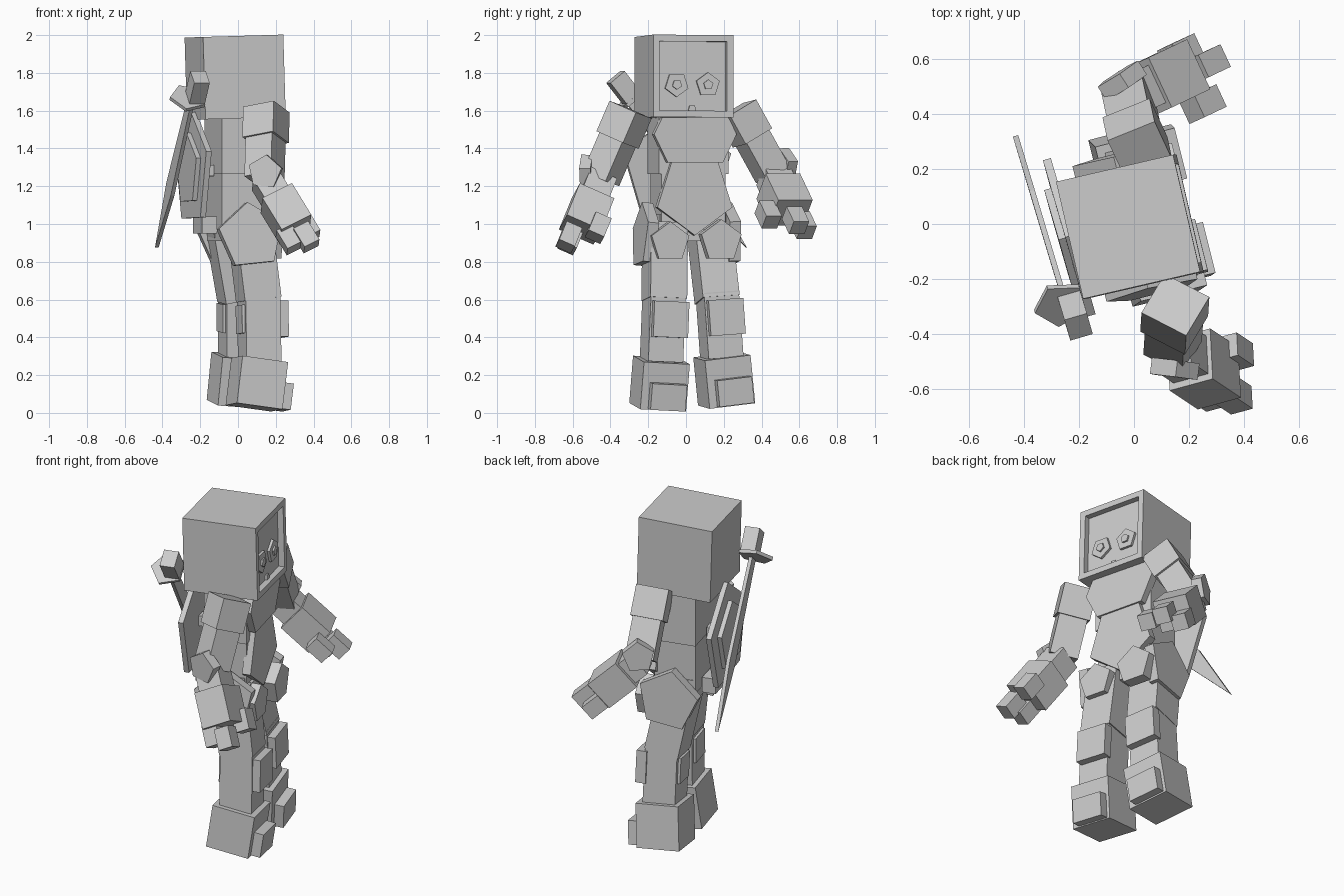
import bpy, bmesh, math
from mathutils import Vector, Matrix

cube = bpy.data.objects.get("Cube")
if cube:
    bpy.data.objects.remove(cube)

grey = bpy.data.materials.new("plain_grey")
grey.use_nodes = True
grey.diffuse_color = (0.6, 0.6, 0.6, 1)
grey.node_tree.nodes["Principled BSDF"].inputs["Base Color"].default_value = (0.6, 0.6, 0.6, 1)

UP = Vector((0, 0, 1))


def heading(degrees=14):
    a = math.radians(degrees)
    return Vector((math.cos(a), math.sin(a), 0))


def frame(center, forward, up=UP):
    """Local x is forward (squared up), local z is up."""
    z = Vector(up).normalized()
    y = z.cross(Vector(forward)).normalized()
    x = y.cross(z)
    m = Matrix((x, y, z)).transposed().to_4x4()
    m.translation = Vector(center)
    return m


def finish(name, bm, m):
    bmesh.ops.recalc_face_normals(bm, faces=bm.faces)
    mesh = bpy.data.meshes.new(name)
    bm.to_mesh(mesh)
    bm.free()
    mesh.materials.append(grey)
    ob = bpy.data.objects.new(name, mesh)
    ob.matrix_world = m
    bpy.context.collection.objects.link(ob)


def prism(name, outline, thick, m):
    """Outline in local y, z, extruded along local x about the middle."""
    bm = bmesh.new()
    face = bm.faces.new([bm.verts.new((-thick / 2, y, z)) for y, z in outline])
    new = bmesh.ops.extrude_face_region(bm, geom=[face])["geom"]
    bmesh.ops.translate(bm, vec=(thick, 0, 0),
                        verts=[v for v in new if isinstance(v, bmesh.types.BMVert)])
    finish(name, bm, m)


def pentagon(r, point=1):
    return [(r * math.sin(k * math.tau / 5), point * r * math.cos(k * math.tau / 5))
            for k in range(5)]


def box(name, depth, width, height, m):
    w, h = width / 2, height / 2
    prism(name, [(-w, -h), (w, -h), (w, h), (-w, h)], depth, m)


def limb(name, top, bottom, depth, width, forward=heading()):
    top, bottom = Vector(top), Vector(bottom)
    axis = top - bottom
    m = frame((top + bottom) / 2, forward, axis)
    box(name, depth, width, axis.length, m)
    return m


def body(f, l, z):
    """Frame in the turned body: forward, leftward, height."""
    fwd = heading()
    return frame(Vector((-0.01, 0.01, z)) + fwd * f + UP.cross(fwd) * l, fwd)


# Head with a flat rim around a recessed face
head = frame((-0.015, -0.01, 1.777), heading(13), (-0.03, 0, 1))
bm = bmesh.new()
bmesh.ops.create_cube(bm, size=0.436)
front = max(bm.faces, key=lambda f: f.calc_center_median().x)
for scale, push in ((0.84, 0), (1, -0.035)):
    bmesh.ops.inset_individual(bm, faces=[front], thickness=0)
    bmesh.ops.scale(bm, verts=front.verts, vec=(1, scale, scale))
    bmesh.ops.translate(bm, verts=front.verts, vec=(push, 0, 0))
finish("head", bm, head)

# Eyes and mouth
for side, l, point in (("right", -0.085, -1), ("left", 0.085, 1)):
    prism(side + "_eye", pentagon(0.066, point), 0.024,
          head @ Matrix.Translation((0.186, l, -0.045)))
    prism(side + "_pupil", pentagon(0.027, point), 0.016,
          head @ Matrix.Translation((0.2, l, -0.045)))
prism("mouth", pentagon(0.022, -1), 0.016, head @ Matrix.Translation((0.186, 0, -0.172)))

# Torso and its front plates
box("chest", 0.25, 0.38, 0.31, body(0, 0, 1.42))
box("waist", 0.24, 0.35, 0.34, body(0, 0, 1.14))
box("hips", 0.22, 0.36, 0.14, body(0, 0, 0.98))
prism("chest_plate", [(-0.18, 0.12), (0.18, 0.12), (0.225, 0.03), (0.15, -0.12),
                      (-0.15, -0.12), (-0.225, 0.03)], 0.05, body(0.14, 0, 1.445))
prism("belly_plate", pentagon(0.215, -1), 0.05, body(0.13, 0, 1.155))

# Hip plates
for side, s, c in (("right", -1, (0.065, -0.215, 0.935)), ("left", 1, (-0.045, 0.225, 0.935))):
    prism(side + "_hip_plate", pentagon(0.18), 0.06,
          frame(c, UP.cross(heading()) * s, (-0.12, -0.06 * s, 1)))
prism("right_front_plate", pentagon(0.108), 0.07, frame((0.18, -0.09, 0.905), heading()))
prism("left_front_plate", pentagon(0.115), 0.07, frame((0.13, 0.18, 0.91), heading()))

# Legs: hip, knee, ankle, sole
LEGS = {
    "right": [(0.06, -0.11, 1.0), (0.11, -0.115, 0.6), (0.115, -0.13, 0.27), (0.085, -0.15, 0.03)],
    "left": [(-0.06, 0.12, 1.0), (0.01, 0.165, 0.6), (0.01, 0.19, 0.29), (-0.015, 0.215, 0.045)],
}
for side, (hip, knee, ankle, sole) in LEGS.items():
    limb(side + "_thigh", hip, knee, 0.2, 0.2)
    shin = limb(side + "_shin", Vector(knee) + UP * 0.04, ankle, 0.19, 0.19)
    box(side + "_knee_pad", 0.06, 0.19, 0.19, shin @ Matrix.Translation((0.11, 0.01, 0.04)))
    box(side + "_calf_pad", 0.03, 0.14, 0.15, shin @ Matrix.Translation((-0.095, 0, 0.04)))
    foot = limb(side + "_boot", Vector(ankle) + UP * 0.01, sole, 0.25, 0.25)
    box(side + "_toe_cap", 0.06, 0.19, 0.14, foot @ Matrix.Translation((0.15, 0.012, -0.05)))

# Arms: turns, shoulder, elbow, wrist, hand start, elbow pad and direction, digits
ARMS = {
    "right": [-31, 3, (0.15, -0.30, 1.59), (0.14, -0.45, 1.24), (0.305, -0.56, 0.97), 0.38,
              (0.145, -0.525, 1.275), (-0.1, -1, 0.25),
              (0.365, -0.465, 0.98), (0.36, -0.62, 0.93), (0.27, -0.61, 0.92)],
    "left": [25, 25, (0.02, 0.275, 1.595), (-0.02, 0.46, 1.26), (0.18, 0.555, 1.06), 0.3,
             (-0.045, 0.52, 1.31), (-0.45, 0.75, 0.4),
             (0.25, 0.435, 1.05), (0.265, 0.58, 1.02), (0.17, 0.62, 0.995)],
}
for side, (turn, twist, shoulder, elbow, wrist, start, pad, facing, *digits) in ARMS.items():
    elbow, wrist = Vector(elbow), Vector(wrist)
    arm = limb(side + "_upper_arm", shoulder, elbow, 0.16, 0.15, heading(turn))
    box(side + "_shoulder_pad", 0.185, 0.175, 0.175, arm @ Matrix.Translation((0, 0, 0.12)))
    prism(side + "_elbow_pad", pentagon(0.092), 0.06, frame(pad, facing, (0.1, 0, 1)))
    fore = limb(side + "_forearm", elbow, elbow.lerp(wrist, 0.5), 0.145, 0.15, heading(twist))
    limb(side + "_hand", elbow.lerp(wrist, start), wrist, 0.18, 0.2, heading(twist))
    for name, c in zip(("thumb", "first_finger", "second_finger"), digits):
        fore.translation = Vector(c)
        box(side + "_" + name, 0.09, 0.09, 0.12, fore)

# Shield and pouch on the back
back = -heading(16)
shield = frame((-0.235, -0.05, 1.283), back, (0.0, 0.02, 1))
prism("shield", pentagon(0.31), 0.03, shield)
prism("shield_pad", pentagon(0.2), 0.03, shield @ Matrix.Translation((0.025, 0, 0)))
box("shield_mount", 0.1, 0.06, 0.06, shield @ Matrix.Translation((-0.055, 0, 0)))
box("back_pouch", 0.08, 0.2, 0.09, body(-0.17, 0, 0.995))

# Sword slung across the shield
guard, tip = Vector((-0.25, -0.28, 1.65)), Vector((-0.43, 0.32, 0.875))
axis = guard - tip
sword = frame(guard, back, axis)
n = axis.length
prism("sword_blade", [(-0.035, 0), (0.035, 0), (0.055, -n * 0.6), (0, -n), (-0.055, -n * 0.6)],
      0.02, sword)
prism("sword_guard", pentagon(0.1), 0.02,
      frame(guard + Vector((-0.015, -0.01, 0.015)), (0.45, -0.55, 0.75), back))
box("sword_handle", 0.085, 0.1, 0.15, sword @ Matrix.Translation((-0.02, 0, 0.09)))
